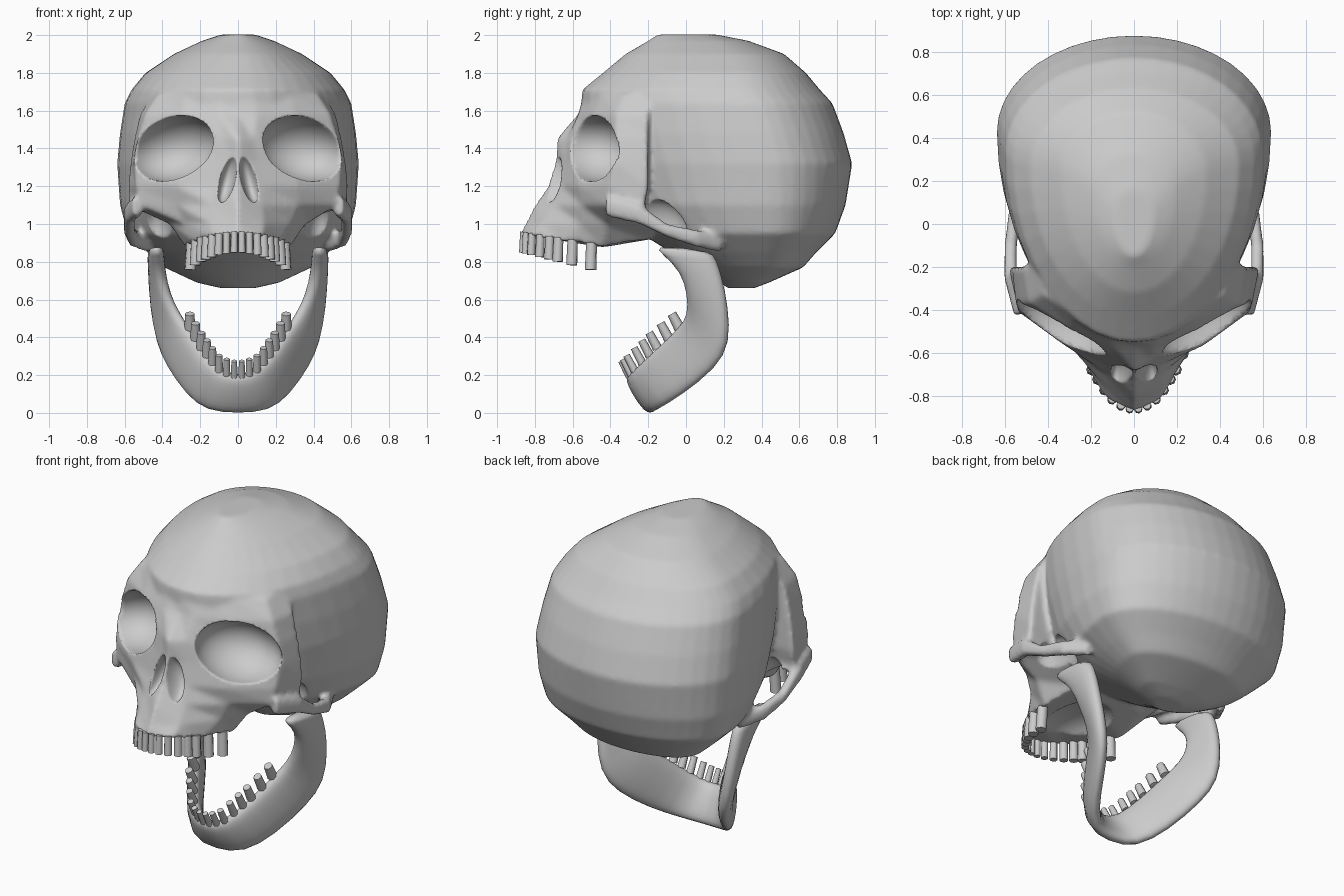
import bpy, bmesh, math
from mathutils import Vector, Matrix, Euler

if "Cube" in bpy.data.objects:
    bpy.data.objects.remove(bpy.data.objects["Cube"])


def make_object(name, bm):
    bmesh.ops.recalc_face_normals(bm, faces=bm.faces)
    for f in bm.faces:
        f.smooth = True
    mesh = bpy.data.meshes.new(name)
    bm.to_mesh(mesh)
    bm.free()
    obj = bpy.data.objects.new(name, mesh)
    bpy.context.collection.objects.link(obj)
    return obj


def loft(bm, rings):
    """Skin a list of equal-length closed rings and cap both ends."""
    rows = [[bm.verts.new(p) for p in ring] for ring in rings]
    n = len(rows[0])
    for a, b in zip(rows, rows[1:]):
        for i in range(n):
            bm.faces.new((a[i], a[(i + 1) % n], b[(i + 1) % n], b[i]))
    bm.faces.new(rows[0])
    bm.faces.new(rows[-1])


def bar_rings(stations, thick, n=12):
    """Rounded sections along a bar given by its upper and lower edge points."""
    tops = [Vector(s[:3]) for s in stations]
    bots = [Vector(s[3:]) for s in stations]
    mids = [(t + b) / 2 for t, b in zip(tops, bots)]
    rings = []
    for i, mid in enumerate(mids):
        half = (tops[i] - bots[i]) / 2
        along = mids[min(i + 1, len(mids) - 1)] - mids[max(i - 1, 0)]
        side = half.cross(along).normalized() * thick
        ring = []
        for k in range(n):
            c, s = math.cos(math.tau * k / n), math.sin(math.tau * k / n)
            ring.append(mid + half * math.copysign(abs(c) ** .8, c)
                        + side * math.copysign(abs(s) ** .7, s))
        rings.append(ring)
    return rings


def ellipsoid(name, loc, radii, tilt=0, yaw=0):
    bm = bmesh.new()
    bmesh.ops.create_uvsphere(bm, u_segments=32, v_segments=20, radius=1)
    rot = Euler((0, math.radians(tilt), math.radians(yaw))).to_matrix().to_4x4()
    bm.transform(Matrix.Translation(loc) @ rot @ Matrix.Diagonal((*radii, 1)))
    obj = make_object(name, bm)
    obj.hide_render = True
    return obj


# Braincase: egg-shaped slices (z, front y, back y, half width)
bm = bmesh.new()
slices = [(.66, .22, .36, .09), (.69, .18, .44, .22), (.77, .06, .62, .39),
          (.85, -.08, .69, .48), (.95, -.24, .79, .585), (1.1, -.38, .845, .625),
          (1.32, -.48, .88, .64), (1.48, -.53, .835, .625), (1.64, -.555, .775, .60),
          (1.71, -.55, .71, .565), (1.8, -.44, .635, .49), (1.9, -.32, .52, .34),
          (1.97, -.20, .33, .19), (2.003, -.15, .16, .09)]
rings = []
for z, front, back, hw in slices:
    wide = front + .67 * (back - front)
    ring = []
    for k in range(40):
        c, s = math.cos(math.tau * k / 40), math.sin(math.tau * k / 40)
        ring.append((hw * c, wide + s * ((back - wide) if s > 0 else (wide - front)), z))
    rings.append(ring)
loft(bm, rings)

# Face: half slices from the midline round to the cheek, mirrored
face = [(1.69, [(0, -.54), (.1, -.52), (.28, -.44), (.42, -.33), (.45, -.2)]),
        (1.58, [(0, -.57), (.1, -.57), (.3, -.49), (.49, -.37), (.52, -.2)]),
        (1.45, [(0, -.685), (.08, -.63), (.25, -.54), (.53, -.37), (.55, -.2)]),
        (1.33, [(0, -.69), (.1, -.64), (.28, -.56), (.55, -.38), (.57, -.2)]),
        (1.2, [(0, -.73), (.12, -.66), (.32, -.57), (.54, -.41), (.585, -.2)]),
        (1.1, [(0, -.80), (.13, -.70), (.32, -.55), (.52, -.42), (.58, -.22)]),
        (1.0, [(0, -.85), (.14, -.76), (.28, -.56), (.36, -.42), (.36, -.15)]),
        (.9, [(0, -.88), (.13, -.82), (.23, -.64), (.275, -.45), (.22, -.2)])]
rings = []
for z, half in face:
    full = half + [(-x, y) for x, y in reversed(half[1:])]
    rings.append([(x, y, z if z > .95 else .875 + abs(y + .45) * .17) for x, y in full])
loft(bm, rings)

# Cheek arches
arch = [(.53, -.42, 1.15, .53, -.42, 1.04), (.575, -.25, 1.11, .575, -.25, 1.0),
        (.575, -.1, 1.0, .575, -.1, .93), (.555, .05, .97, .555, .05, .88),
        (.48, .18, .95, .48, .18, .85)]
for m in (1, -1):
    loft(bm, bar_rings([(m * a, b, c, m * d, e, f) for a, b, c, d, e, f in arch], .03))
skull = make_object("skull", bm)

# Hollows: eye sockets, nose openings, space behind the cheeks, palate
cutters = [ellipsoid("palate_cutter", (0, -.5, .86), (.17, .27, .11))]
for m in (1, -1):
    cutters += [
        ellipsoid("eye_cutter", (m * .345, -.49, 1.40), (.245, .22, .172), m * 13, m * 29),
        ellipsoid("nose_cutter", (m * .058, -.72, 1.24), (.045, .11, .13), m * -14),
        ellipsoid("cheek_cutter", (m * .44, -.16, .97), (.09, .17, .16))]

# Fuse the solids, cut the hollows, then soften
remesh = skull.modifiers.new("fuse", 'REMESH')
remesh.mode = 'VOXEL'
remesh.voxel_size = .015
remesh.use_smooth_shade = True
for c in cutters:
    cut = skull.modifiers.new("cut", 'BOOLEAN')
    cut.operation = 'DIFFERENCE'
    cut.solver = 'EXACT'
    cut.object = c
soft = skull.modifiers.new("soften", 'SMOOTH')
soft.factor = .5
soft.iterations = 5
bpy.context.view_layer.objects.active = skull
for mod in list(skull.modifiers):
    bpy.ops.object.modifier_apply(modifier=mod.name)
for c in cutters:
    bpy.data.objects.remove(c)
for p in skull.data.polygons:
    p.use_smooth = True

# Lower jaw: upper and lower edge from chin to joint, mirrored
jaw = [(0, -.31, .20, 0, -.18, .0), (.10, -.285, .22, .16, -.165, .005),
       (.19, -.17, .33, .265, -.02, .09), (.27, -.03, .46, .36, .16, .23),
       (.32, .01, .53, .42, .235, .36), (.38, .005, .63, .445, .225, .56),
       (.415, -.03, .75, .445, .195, .72), (.43, -.13, .84, .44, .165, .81),
       (.43, -.18, .89, .44, .14, .86)]
mirrored = [(-a, b, c, -d, e, f) for a, b, c, d, e, f in reversed(jaw[1:])]
bm = bmesh.new()
loft(bm, bar_rings(mirrored + jaw, .045))
jaw_obj = make_object("lower_jaw", bm)
jaw_obj.modifiers.new("round", 'SUBSURF').levels = 1


# Teeth: tapered pegs along each dental arch
def teeth(name, pegs, r_root, r_tip):
    bm = bmesh.new()
    for i, (root, tip) in enumerate(pegs):
        size = 1 + .09 * i
        for m in (1, -1):
            a, b = (Vector((m * p[0], p[1], p[2])) for p in (root, tip))
            d = b - a
            mat = Matrix.Translation((a + b) / 2) @ d.to_track_quat('Z', 'Y').to_matrix().to_4x4()
            bmesh.ops.create_cone(bm, cap_ends=True, segments=8, radius1=r_root * size,
                                  radius2=r_tip * size, depth=d.length, matrix=mat)
    obj = make_object(name, bm)
    bpy.context.view_layer.objects.active = obj
    obj.select_set(True)
    bpy.ops.object.shade_smooth_by_angle(angle=math.radians(50))
    obj.select_set(False)


upper = [(.02, -.86), (.06, -.845), (.10, -.815), (.135, -.77), (.165, -.72),
         (.19, -.675), (.22, -.6), (.245, -.5)]
teeth("upper_teeth", [((x, y, .96 - .16 * (y + .87)),
                       (x * 1.03, y - .005, .85 - .25 * (y + .87))) for x, y in upper], .018, .019)
lower = [(.02, -.30, .19), (.06, -.29, .2), (.1, -.27, .22), (.135, -.23, .26),
         (.165, -.19, .3), (.195, -.15, .34), (.225, -.09, .39), (.255, -.03, .44)]
teeth("lower_teeth", [((x, y, z), (x, y - .045, z + .085)) for x, y, z in lower], .018, .015)
